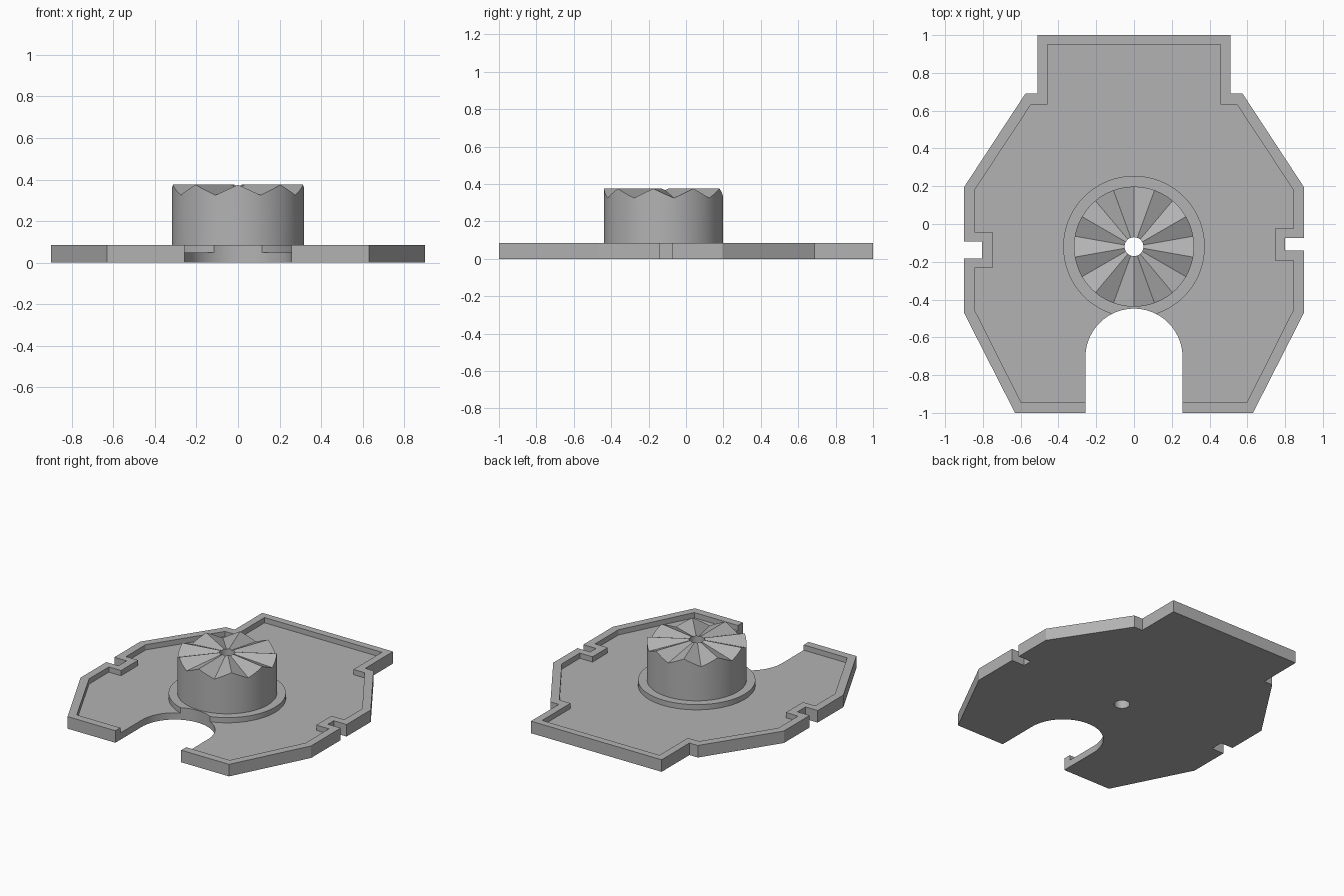
import bpy, bmesh
from math import sin, cos, radians, pi

if "Cube" in bpy.data.objects:
    bpy.data.objects.remove(bpy.data.objects["Cube"])

HUB_Y = -0.12          # hub axis position
FLOOR, RIM, TOP = 0.048, 0.085, 0.375
HOLE_R, HUB_R, COLLAR_R = 0.05, 0.318, 0.375
STEPS = 72

grey = bpy.data.materials.new("plain grey")
grey.use_nodes = True
colour = (0.45, 0.45, 0.45, 1)
grey.diffuse_color = colour
grey.node_tree.nodes["Principled BSDF"].inputs["Base Color"].default_value = colour


def make_object(name, bm):
    bmesh.ops.recalc_face_normals(bm, faces=bm.faces)
    mesh = bpy.data.meshes.new(name)
    bm.to_mesh(mesh)
    bm.free()
    mesh.materials.append(grey)
    obj = bpy.data.objects.new(name, mesh)
    bpy.context.collection.objects.link(obj)
    return obj


def prism(name, outline, z0, z1):
    bm = bmesh.new()
    base = bm.faces.new([bm.verts.new((x, y, z0)) for x, y in outline])
    up = bmesh.ops.extrude_face_region(bm, geom=[base], use_keep_orig=True)
    verts = [v for v in up["geom"] if isinstance(v, bmesh.types.BMVert)]
    bmesh.ops.translate(bm, vec=(0, 0, z1 - z0), verts=verts)
    return make_object(name, bm)


def arc(radius, cy, start, end, count):
    angles = [radians(start + (end - start) * i / count) for i in range(count + 1)]
    return [(radius * cos(a), cy + radius * sin(a)) for a in angles]


def circle(radius):
    return arc(radius, HUB_Y, 0, 360, STEPS)[:-1]


def subtract(target, cutter):
    mod = target.modifiers.new("cut", "BOOLEAN")
    mod.operation = "DIFFERENCE"
    mod.solver = "EXACT"
    mod.object = cutter
    bpy.context.view_layer.objects.active = target
    bpy.ops.object.modifier_apply(modifier=mod.name)
    bpy.data.objects.remove(cutter)


def smooth(obj):
    bpy.ops.object.select_all(action="DESELECT")
    obj.select_set(True)
    bpy.context.view_layer.objects.active = obj
    bpy.ops.object.shade_smooth_by_angle(angle=radians(20))


def plate_outline(back, front, right_notch, left_notch):
    """Mirror the shared corners; each side gets its own notch (side x, depth x, top y, bottom y)."""
    def notch(side, depth, top, bottom):
        return [(side, top), (depth, top), (depth, bottom), (side, bottom)]
    right = back + notch(*right_notch) + front
    left = back + notch(*left_notch) + front
    return right + [(-x, y) for x, y in reversed(left)]


# Base plate, full height
plate = prism("base_plate", plate_outline(
    [(0.51, 1), (0.51, 0.69), (0.575, 0.69), (0.9, 0.195)],
    [(0.9, -0.47), (0.63, -1)],
    (0.9, 0.8, -0.075, -0.14), (0.9, 0.805, -0.093, -0.183)), 0, RIM)

# Recessed floor inside the rim, leaving a round collar around the hub
pocket = prism("pocket_cutter", plate_outline(
    [(0.458, 0.95), (0.458, 0.633), (0.545, 0.633), (0.845, 0.178)],
    [(0.845, -0.453), (0.597, -0.945)],
    (0.845, 0.746, -0.023, -0.193), (0.845, 0.75, -0.042, -0.233)), FLOOR, 0.2)
subtract(pocket, prism("collar_shape", circle(COLLAR_R), -0.1, 0.3))
subtract(plate, pocket)

# Round-ended slot at the front and the centre hole
slot = arc(0.257, -0.705, 0, 180, 36) + [(-0.257, -1.2), (0.257, -1.2)]
subtract(plate, prism("slot_cutter", slot, -0.1, 0.3))
subtract(plate, prism("hole_cutter", circle(HOLE_R), -0.1, 0.3))
smooth(plate)

# Hub with nine radial teeth: level crests, valleys rising towards the axis
TEETH = 9
half = pi / TEETH
slope = 0.05 / (HUB_R * sin(half))
bm = bmesh.new()
columns = []
for i in range(STEPS):
    a = 2 * pi * i / STEPS
    off = (a + pi / 2) % (2 * half)
    off = min(off, 2 * half - off)
    ring = []
    for r, toothed in ((HUB_R, False), (HUB_R, True), (HOLE_R, True), (HOLE_R, False)):
        z = TOP - slope * r * sin(off) if toothed else RIM
        ring.append(bm.verts.new((r * cos(a), HUB_Y + r * sin(a), z)))
    columns.append(ring)
for i, a in enumerate(columns):
    b = columns[(i + 1) % STEPS]
    for j in range(4):
        k = (j + 1) % 4
        bm.faces.new((a[j], b[j], b[k], a[k]))
smooth(make_object("toothed_hub", bm))
